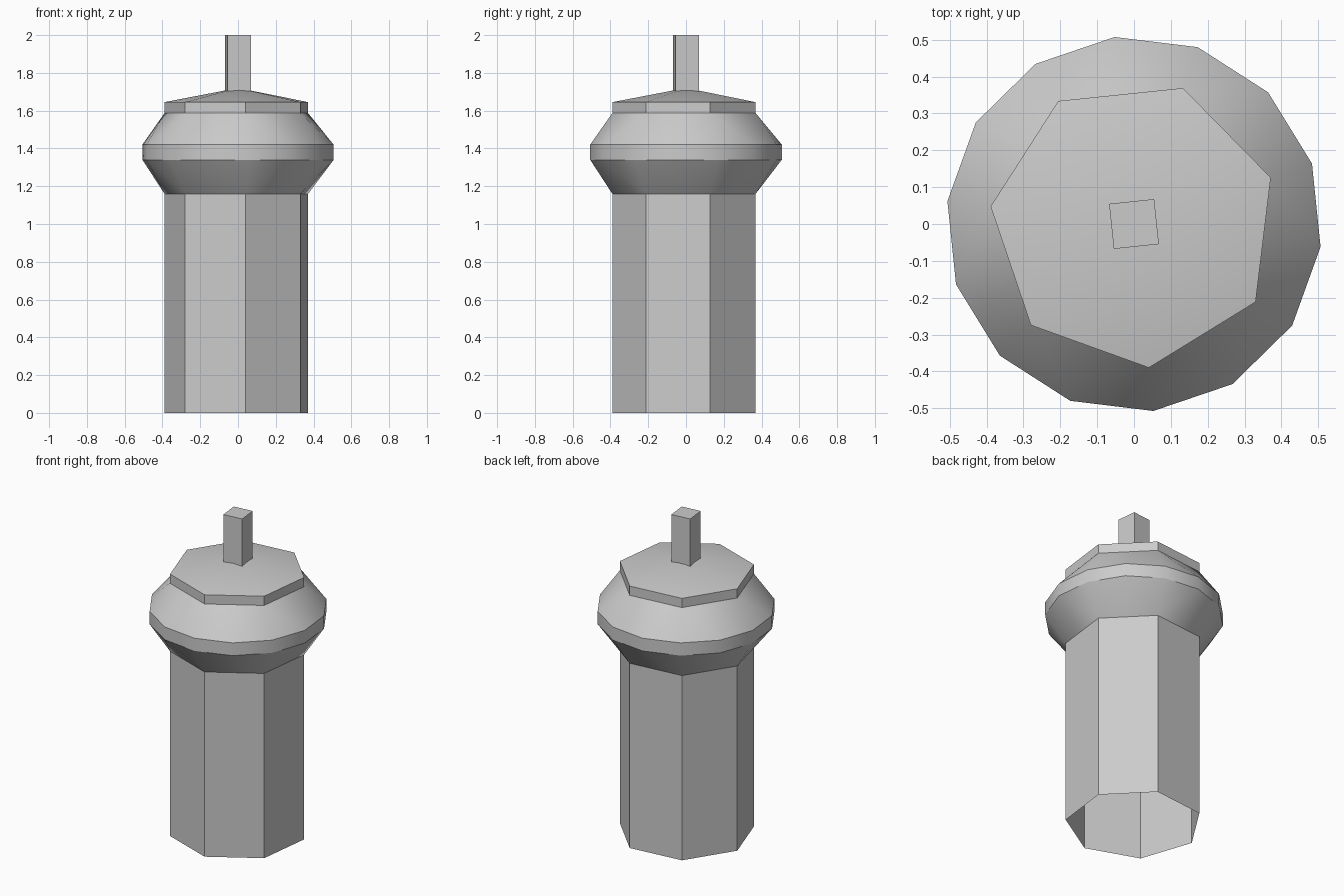
import bpy
import bmesh
import math

if "Cube" in bpy.data.objects:
    bpy.data.objects.remove(bpy.data.objects["Cube"], do_unlink=True)

START = math.radians(-84.1)   # direction of the first corner
SIDES = 7
COLUMN_R, COLLAR_R = 0.392, 0.51

grey = bpy.data.materials.new("light_grey")
grey.use_nodes = True
colour = (0.6, 0.6, 0.6, 1)
grey.diffuse_color = colour
grey.node_tree.nodes["Principled BSDF"].inputs["Base Color"].default_value = colour


def ring(bm, sides, radius, z, start=START):
    step = math.tau / sides
    return [bm.verts.new((radius * math.cos(start + i * step),
                          radius * math.sin(start + i * step), z))
            for i in range(sides)]


def wall(bm, low, high):
    """Quads between two rings with the same number of corners."""
    n = len(low)
    for i in range(n):
        j = (i + 1) % n
        bm.faces.new((low[i], low[j], high[j], high[i]))


def flare(bm, narrow, wide):
    """Triangles from a ring to one with twice as many corners."""
    n = len(narrow)
    for i in range(n):
        a, b = narrow[i], narrow[(i + 1) % n]
        p, q, r = (wide[(2 * i + k) % (2 * n)] for k in range(3))
        for tri in ((a, p, q), (a, q, b), (b, q, r)):
            bm.faces.new(tri)


def finish(bm, name):
    bmesh.ops.recalc_face_normals(bm, faces=bm.faces)
    # keep open shells facing outward
    side = max(bm.faces, key=lambda f: f.calc_center_median().xy.length)
    if side.normal.dot(side.calc_center_median()) < 0 and side.normal.xy.dot(
            side.calc_center_median().xy) < 0:
        bmesh.ops.reverse_faces(bm, faces=bm.faces)
    mesh = bpy.data.meshes.new(name)
    bm.to_mesh(mesh)
    bm.free()
    mesh.materials.append(grey)
    obj = bpy.data.objects.new(name, mesh)
    bpy.context.collection.objects.link(obj)
    bpy.ops.object.select_all(action='DESELECT')
    obj.select_set(True)
    bpy.context.view_layer.objects.active = obj
    bpy.ops.object.shade_smooth_by_angle(angle=math.radians(30))
    return obj


# Column: hollow and open at the foot
bm = bmesh.new()
wall(bm, ring(bm, SIDES, COLUMN_R, 0), ring(bm, SIDES, COLUMN_R, 1.16))
finish(bm, "column")

# Collar: flares out to a narrow band, then back in
bm = bmesh.new()
foot = ring(bm, SIDES, COLUMN_R, 1.16)
band_low = ring(bm, 2 * SIDES, COLLAR_R, 1.34)
band_high = ring(bm, 2 * SIDES, COLLAR_R, 1.42)
neck = ring(bm, SIDES, COLUMN_R, 1.587)
flare(bm, foot, band_low)
wall(bm, band_low, band_high)
flare(bm, neck, band_high)
finish(bm, "collar")

# Cap: short rim under a shallow pointed roof
bm = bmesh.new()
eaves = ring(bm, SIDES, COLUMN_R, 1.645)
wall(bm, ring(bm, SIDES, COLUMN_R, 1.587), eaves)
apex = bm.verts.new((0, 0, 1.72))
for i in range(SIDES):
    bm.faces.new((eaves[i], eaves[(i + 1) % SIDES], apex))
finish(bm, "cap")

# Square post standing on the roof
bm = bmesh.new()
turn = math.radians(51)
post_top = ring(bm, 4, 0.087, 2, turn)
wall(bm, ring(bm, 4, 0.087, 1.69, turn), post_top)
bm.faces.new(post_top)
finish(bm, "post")
